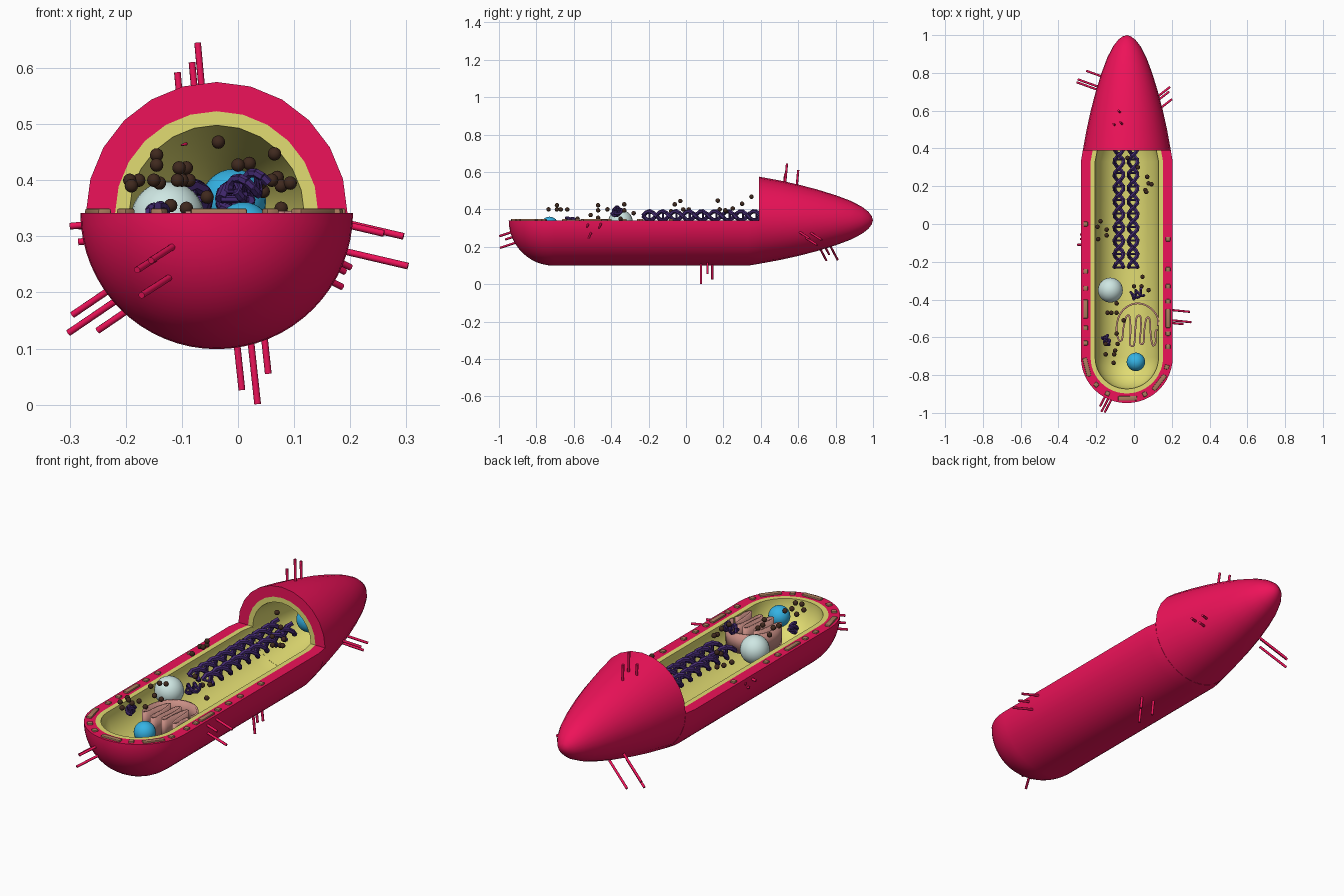
import bpy, bmesh
from math import pi, sin, cos, radians
from mathutils import Vector, Matrix

if "Cube" in bpy.data.objects:
    bpy.data.objects.remove(bpy.data.objects["Cube"])

CX, CZ = -0.038, 0.342      # cell axis / cut plane height


def mat(name, c):
    m = bpy.data.materials.new(name)
    m.diffuse_color = (*c, 1)
    m.use_nodes = True
    m.node_tree.nodes["Principled BSDF"].inputs["Base Color"].default_value = m.diffuse_color
    return m


RED = mat("crimson", (0.85, 0.006, 0.10))
YELLOW = mat("yellow", (0.76, 0.72, 0.17))
TAN = mat("tan", (0.40, 0.20, 0.11))
BROWN = mat("brown", (0.05, 0.022, 0.013))
PURPLE = mat("purple", (0.055, 0.022, 0.16))
BLUE = mat("blue", (0.035, 0.45, 0.78))
PALE = mat("pale", (0.62, 0.80, 0.77))
PINK = mat("pink", (0.60, 0.28, 0.24))


def finish(name, bm, m, angle=40):
    me = bpy.data.meshes.new(name)
    bmesh.ops.recalc_face_normals(bm, faces=bm.faces)
    bm.to_mesh(me)
    bm.free()
    me.materials.append(m)
    for p in me.polygons:
        p.use_smooth = angle > 0
    if angle > 0:
        me.set_sharp_from_angle(angle=radians(angle))
    ob = bpy.data.objects.new(name, me)
    bpy.context.collection.objects.link(ob)
    return ob


def revolve(name, prof, a0, a1, n, m):
    """Spin a closed (y, r) profile about the cell axis."""
    bm = bmesh.new()
    full = abs(a1 - a0 - 2 * pi) < 1e-4
    rings = []
    for i in range(n if full else n + 1):
        a = a0 + (a1 - a0) * i / n
        rings.append([bm.verts.new((CX + r * cos(a), y, CZ + r * sin(a))) for y, r in prof])
    k = len(prof)
    for i in range(n):
        A, B = rings[i], rings[(i + 1) % len(rings)]
        for j in range(k):
            bm.faces.new((A[j], A[(j + 1) % k], B[(j + 1) % k], B[j]))
    if not full:
        bm.faces.new(rings[0])
        bm.faces.new(rings[-1])
    bmesh.ops.remove_doubles(bm, verts=bm.verts, dist=1e-5)
    return finish(name, bm, m)


def trough(r, r_end):
    """Round front end, straight side, slight taper at the back."""
    p = [(-0.705 - r * cos(t * pi / 24), r * sin(t * pi / 24)) for t in range(13)]
    return p + [(0.33, r), (0.39, r_end)]


NOSE = [(0.39, 0.233), (0.5, 0.213), (0.6, 0.191), (0.7, 0.165), (0.8, 0.134),
        (0.88, 0.104), (0.94, 0.073), (0.975, 0.046), (0.993, 0.022), (1.0, 0)]


def nose(d, length):
    k = (NOSE[0][1] - d) / NOSE[0][1]
    return [(0.39 + (y - 0.39) * length, r * k) for y, r in NOSE]


# Cut-open lower body and full rear cap, each an outer wall and inner membrane
t0, t1, t2 = trough(0.243, 0.233), trough(0.192, 0.181), trough(0.168, 0.156)
n0, n1, n2 = nose(0, 1), nose(0.052, 0.91), nose(0.077, 0.86)
revolve("lower_wall", t0 + t1[::-1], pi, 2 * pi, 32, RED)
revolve("lower_membrane", t1 + t2[::-1], pi, 2 * pi, 32, YELLOW)
revolve("rear_cap_wall", n0 + n1[::-1], 0, 2 * pi, 24, RED)
revolve("rear_cap_membrane", n1 + n2[::-1], 0, 2 * pi, 24, YELLOW)

# Wall bricks set along the cut rim: (x, y, heading, long?)
bricks = []
for sx, rows in ((-1, ((0, 0), (-.25, 0), (-.34, 0), (-.45, 1), (-.55, 0), (-.63, 0))),
                 (1, ((-.08, 0), (-.24, 0), (-.33, 0), (-.41, 0), (-.5, 1), (-.58, 0), (-.65, 0)))):
    bricks += [(CX + sx * 0.218, y, pi / 2, lg) for y, lg in rows]
for deg, lg in ((14, 1), (42, 0), (62, 0), (91, 1), (116, 0), (142, 1), (166, 0)):
    a = pi + radians(deg)
    bricks.append((CX + 0.218 * cos(a), -0.705 + 0.218 * sin(a), a + pi / 2, lg))
bm = bmesh.new()
for x, y, a, lg in bricks:
    M = (Matrix.Translation((x, y, CZ)) @ Matrix.Rotation(a, 4, 'Z')
         @ Matrix.Diagonal((0.1 if lg else 0.024, 0.024, 0.016, 1)))
    bmesh.ops.create_cube(bm, size=1, matrix=M)
bmesh.ops.bevel(bm, geom=bm.edges[:], offset=0.004, segments=2, affect='EDGES', profile=0.5)
finish("wall_bricks", bm, TAN)


def rod(bm, a, b, r, seg=8):
    a, b = Vector(a), Vector(b)
    d = b - a
    M = Matrix.Translation((a + b) / 2) @ d.to_track_quat('Z', 'Y').to_matrix().to_4x4()
    bmesh.ops.create_cone(bm, cap_ends=True, segments=seg, radius1=r, radius2=r,
                          depth=d.length, matrix=M)


# Surface hairs in groups of three: offset from tip to root, then the tips
hairs = {
    "top": ((0.012, -0.012, -0.13), ((-.072, .54, .645), (-.082, .60, .61), (-.108, .53, .592))),
    "left_cap": ((0.125, -0.045, 0.085), ((-.295, .765, .16), (-.302, .75, .128), (-.25, .81, .132))),
    "right_cap": ((-0.09, -0.07, 0.045), ((.19, .725, .237), (.20, .66, .245), (.185, .70, .21))),
    "bottom": ((-0.013, 0, 0.12), ((.035, .08, .001), (.007, .14, .026), (.054, .115, .055))),
    "right_side": ((-0.12, 0.012, 0.028), ((.295, -.465, .30), (.303, -.52, .247), (.26, -.53, .305))),
    "left_side": ((0.06, 0.0, 0.006), ((-.285, -.055, .318), (-.30, -.11, .318), (-.285, -.08, .29))),
    "front": ((0.055, 0.105, 0.035), ((-.155, -.997, .257), (-.18, -.965, .24), (-.172, -.993, .195))),
}
for name, (off, tips) in hairs.items():
    bm = bmesh.new()
    for t in tips:
        rod(bm, t, Vector(t) + Vector(off), 0.006, 10)
    finish("hairs_" + name, bm, RED)


# Twisted double strands with cross links
def double_strand(name, a, b, radius, period, tube):
    a, b = Vector(a), Vector(b)
    L = (b - a).length
    q = (b - a).to_track_quat('Z', 'Y')
    n = max(10, int(L / period * 8))
    at = lambda i, ph: a + q @ Vector((radius * cos(2 * pi * i * L / n / period + ph),
                                       radius * sin(2 * pi * i * L / n / period + ph), L * i / n))
    bm = bmesh.new()
    for i in range(n):
        for ph in (0, pi):
            rod(bm, at(i, ph), at(i + 1, ph) + (at(i + 1, ph) - at(i, ph)) * 0.15, tube, 6)
        if i % 2 == 0:
            rod(bm, at(i, 0), at(i, pi), tube * 0.6, 6)
    finish(name, bm, PURPLE, 0)


double_strand("strand_left", (-0.08, -0.23, 0.366), (-0.08, 0.43, 0.366), 0.025, 0.14, 0.011)
double_strand("strand_right", (-0.005, -0.23, 0.366), (-0.005, 0.43, 0.366), 0.025, 0.14, 0.011)
double_strand("plasmid_rear", (-0.01, -0.38, 0.38), (0.045, -0.36, 0.40), 0.02, 0.06, 0.008)
double_strand("plasmid_front", (-0.155, -0.595, 0.335), (-0.135, -0.64, 0.34), 0.016, 0.06, 0.008)


def ball(bm, c, r, u=24, v=16):
    bmesh.ops.create_uvsphere(bm, u_segments=u, v_segments=v, radius=r,
                              matrix=Matrix.Translation(c))


# Large storage granules
for name, c, r, m in (("pale_granule", (-.125, -.35, .332), .066, PALE),
                      ("blue_granule_front", (.01, -.73, .312), .049, BLUE),
                      ("blue_granule_rear", (-.008, .56, .362), .058, BLUE)):
    bm = bmesh.new()
    ball(bm, c, r)
    finish(name, bm, m)

# Small ribosome beads
beads = [(-.177, .015, .40), (-.193, -.015, .40), (-.145, -.03, .445), (-.19, -.08, .39),
         (-.145, -.06, .427), (.07, .25, .405), (.077, .215, .39), (.093, .21, .395),
         (.065, .17, .447), (.06, .18, .40), (.02, .30, .43), (-.035, .35, .468),
         (.045, -.28, .38), (.04, -.33, .395), (.077, -.35, .35), (0, -.33, .427),
         (-.092, -.42, .40), (-.14, -.47, .395), (-.12, -.47, .355), (-.092, -.47, .422),
         (-.055, -.51, .37), (-.092, -.58, .35), (-.15, -.635, .40), (-.087, -.635, .40),
         (-.15, -.69, .40), (-.105, -.69, .422), (-.1, -.67, .40), (-.108, -.735, .40)]
bm = bmesh.new()
for c in beads:
    ball(bm, c, 0.012, 12, 8)
finish("ribosomes", bm, BROWN)

# Folded membrane: a smooth winding ribbon (plan points, hundredths)
pts = [(12.5, -54), (12.3, -49), (8, -44), (2, -42), (-4, -44), (-8, -49), (-9.3, -56), (-8, -61.5),
       (-6.3, -61), (-5.6, -55), (-4, -49), (-2.4, -49), (-1.8, -56), (-2.2, -63.5), (0, -64),
       (.7, -56), (1.4, -49.5), (3.4, -49), (3.6, -56), (3, -62.5), (5, -63), (5.5, -56),
       (6.6, -50), (8.3, -50.5), (8.8, -58), (9.8, -64), (11.4, -63), (11.4, -57), (12.8, -56)]
P = [Vector((x / 100, y / 100, 0)) for x, y in pts]
path = []
for i in range(len(P) - 1):
    a, b, c, d = P[max(i - 1, 0)], P[i], P[i + 1], P[min(i + 2, len(P) - 1)]
    for s in range(5):
        t = s / 5
        path.append(0.5 * (2 * b + (c - a) * t + (2 * a - 5 * b + 4 * c - d) * t * t
                           + (3 * b - a - 3 * c + d) * t ** 3))
bm = bmesh.new()
rows = [[bm.verts.new((p.x, p.y, z)) for z in (0.25, 0.345)] for p in path]
for A, B in zip(rows, rows[1:]):
    bm.faces.new((A[0], B[0], B[1], A[1]))
ob = finish("folded_membrane", bm, PINK, 50)
sol = ob.modifiers.new("thickness", 'SOLIDIFY')
sol.thickness, sol.offset = 0.009, 0
